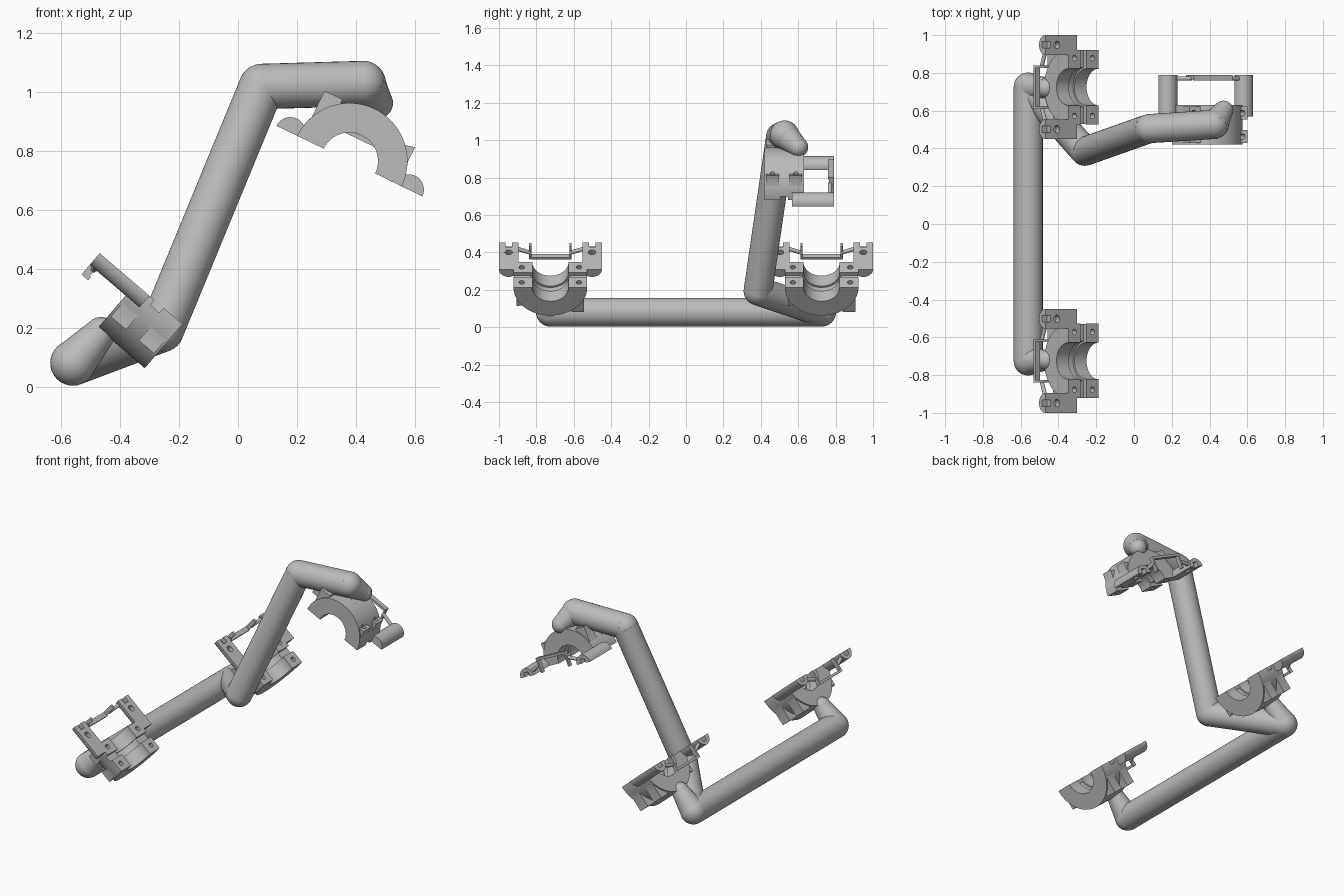
import bpy, bmesh, math
from mathutils import Matrix, Vector

if "Cube" in bpy.data.objects:
    bpy.data.objects.remove(bpy.data.objects["Cube"])

grey = bpy.data.materials.new("plain_grey")
grey.diffuse_color = (0.5, 0.5, 0.5, 1)
grey.use_nodes = True
grey.node_tree.nodes["Principled BSDF"].inputs["Base Color"].default_value = grey.diffuse_color


def finish(bm, name):
    bmesh.ops.recalc_face_normals(bm, faces=bm.faces)
    mesh = bpy.data.meshes.new(name)
    bm.to_mesh(mesh)
    bm.free()
    mesh.materials.append(grey)
    obj = bpy.data.objects.new(name, mesh)
    bpy.context.collection.objects.link(obj)
    return obj


def prism(bm, pts, a0, a1):
    """Extrude a (w, n) outline along the clamp axis."""
    verts = [bm.verts.new((a0, w, n)) for w, n in pts]
    face = bm.faces.new(verts)
    ext = bmesh.ops.extrude_face_region(bm, geom=[face])
    moved = [v for v in ext["geom"] if isinstance(v, bmesh.types.BMVert)]
    bmesh.ops.translate(bm, verts=moved, vec=(a1 - a0, 0, 0))


def rect(w0, w1, n0, n1):
    return [(w0, n0), (w1, n0), (w1, n1), (w0, n1)]


def arc(r, top, reverse=False, steps=32):
    """Lower arc of a circle, from one end of the line n = top to the other."""
    t = math.asin(-top / r)
    pts = []
    for i in range(steps + 1):
        ang = math.pi + t + (math.pi - 2 * t) * i / steps
        pts.append((r * math.cos(ang), r * math.sin(ang)))
    return pts[::-1] if reverse else pts


def link(bm, p, q, r1, r2, seg=32):
    """Straight or tapering rod between two points."""
    d = Vector(q) - Vector(p)
    rot = d.to_track_quat('Z', 'Y').to_matrix().to_4x4()
    bmesh.ops.create_cone(bm, cap_ends=True, segments=seg, radius1=r1, radius2=r2,
                          depth=d.length,
                          matrix=Matrix.Translation((Vector(p) + Vector(q)) / 2) @ rot)


def ball(bm, p, r):
    bmesh.ops.create_uvsphere(bm, u_segments=32, v_segments=16, radius=r,
                              matrix=Matrix.Translation(p))


def apply_boolean(obj, other, op):
    mod = obj.modifiers.new(op.lower(), 'BOOLEAN')
    mod.operation, mod.solver, mod.object = op, 'EXACT', other
    deps = bpy.context.evaluated_depsgraph_get()
    mesh = bpy.data.meshes.new_from_object(obj.evaluated_get(deps))
    obj.modifiers.clear()
    obj.data = mesh
    bpy.data.objects.remove(other)


def smooth(obj):
    bpy.ops.object.select_all(action='DESELECT')
    obj.select_set(True)
    bpy.context.view_layer.objects.active = obj
    bpy.ops.object.shade_smooth_by_angle(angle=math.radians(35))


# Bent tube with rounded corners and tapered stubs
R, TIP = 0.077, 0.053
path = [(-0.56, -0.725, 0.08), (-0.56, 0.725, 0.08), (-0.26, 0.385, 0.193),
        (0.08, 0.505, 1.018), (0.425, 0.527, 1.028)]
stubs = [(path[0], (-0.465, -0.72, 0.183)), (path[1], (-0.465, 0.72, 0.183)),
         (path[4], (0.473, 0.60, 0.962))]
bm = bmesh.new()
for p, q in zip(path, path[1:]):
    link(bm, p, q, R, R)
for p in path:
    ball(bm, p, R)
for p, q in stubs:
    link(bm, p, q, R, TIP)
    ball(bm, q, TIP)
smooth(finish(bm, "bent_tube"))

# Clamp saddle: half ring (local x = axis, y = width, z = open side)
OUT, IN = 0.197, 0.097
parts = []
for name, a0, a1 in (("saddle_front", 0.0, 0.085), ("saddle_back", 0.125, 0.21)):
    bm = bmesh.new()
    prism(bm, arc(OUT, 0) + arc(IN, 0, True), a0, a1)
    saddle = finish(bm, name)
    # Bolt bosses on the outside of the ring
    mid = (a0 + a1) / 2
    bm = bmesh.new()
    prism(bm, [(0.18, -0.04), (0.18, -0.139), (0.13, -0.128), (0.13, -0.04)],
          mid - 0.034, mid + 0.034)
    prism(bm, rect(-0.18, -0.112, -0.178, -0.04), mid - 0.034, mid + 0.034)
    apply_boolean(saddle, finish(bm, "bosses"), 'UNION')
    # Bolt holes
    bm = bmesh.new()
    for s in (-1, 1):
        link(bm, (mid, 0.153 * s, -0.25), (mid, 0.153 * s, 0.05), 0.015, 0.015, 16)
    apply_boolean(saddle, finish(bm, "holes"), 'DIFFERENCE')
    parts.append(saddle)

# Recessed web between the two saddle halves
bm = bmesh.new()
prism(bm, arc(OUT, -0.022) + arc(0.107, -0.022, True), 0.085, 0.125)
parts.append(finish(bm, "saddle_web"))

# Half-round ears with a bolt hole and an end slot
for side, s in (("left", -1), ("right", 1)):
    bm = bmesh.new()
    prism(bm, [(w + 0.223 * s, n) for w, n in arc(0.052, 0, steps=20)], 0.148, 0.37)
    ear = finish(bm, side + "_ear")
    bm = bmesh.new()
    link(bm, (0.29, 0.223 * s, -0.03), (0.29, 0.223 * s, 0.05), 0.02, 0.02, 16)
    apply_boolean(ear, finish(bm, "hole"), 'DIFFERENCE')
    bm = bmesh.new()
    prism(bm, rect(0.223 * s - 0.017, 0.223 * s + 0.017, -0.028, 0.05), 0.335, 0.40)
    apply_boolean(ear, finish(bm, "slot"), 'DIFFERENCE')
    parts.append(ear)

# Latch frame: posts, cross plate and slanted pins
bm = bmesh.new()
for s in (-1, 1):
    prism(bm, rect(0.108 * s - 0.006, 0.108 * s + 0.006, -0.095, -0.002), 0.345, 0.37)
    link(bm, (0.35, 0.19 * s, -0.022), (0.35, 0.105 * s, -0.055), 0.011, 0.011, 12)
prism(bm, rect(-0.112, 0.112, -0.095, -0.08), 0.34, 0.37)
parts.append(finish(bm, "latch_frame"))

for obj in parts:
    smooth(obj)

# Place the clamp at each tube end
c, s = 0.76, 0.65
places = [("lower", (-0.188, -0.725, 0.212), (-c, 0, s), (0, -1, 0), (s, 0, c)),
          ("rear", (-0.188, 0.725, 0.212), (-c, 0, s), (0, -1, 0), (s, 0, c)),
          ("upper", (0.378, 0.42, 0.765), (0, 1, 0), (0.9, 0, -0.435), (-0.435, 0, -0.9))]
for i, (name, loc, a, w, n) in enumerate(places):
    m = Matrix((a, w, n)).transposed().to_4x4()
    m.translation = loc
    for part in parts:
        obj = bpy.data.objects.new(f"{name}_{part.name}", part.data.copy())
        obj.data.transform(m)
        bpy.context.collection.objects.link(obj)
for part in parts:
    bpy.data.objects.remove(part)
